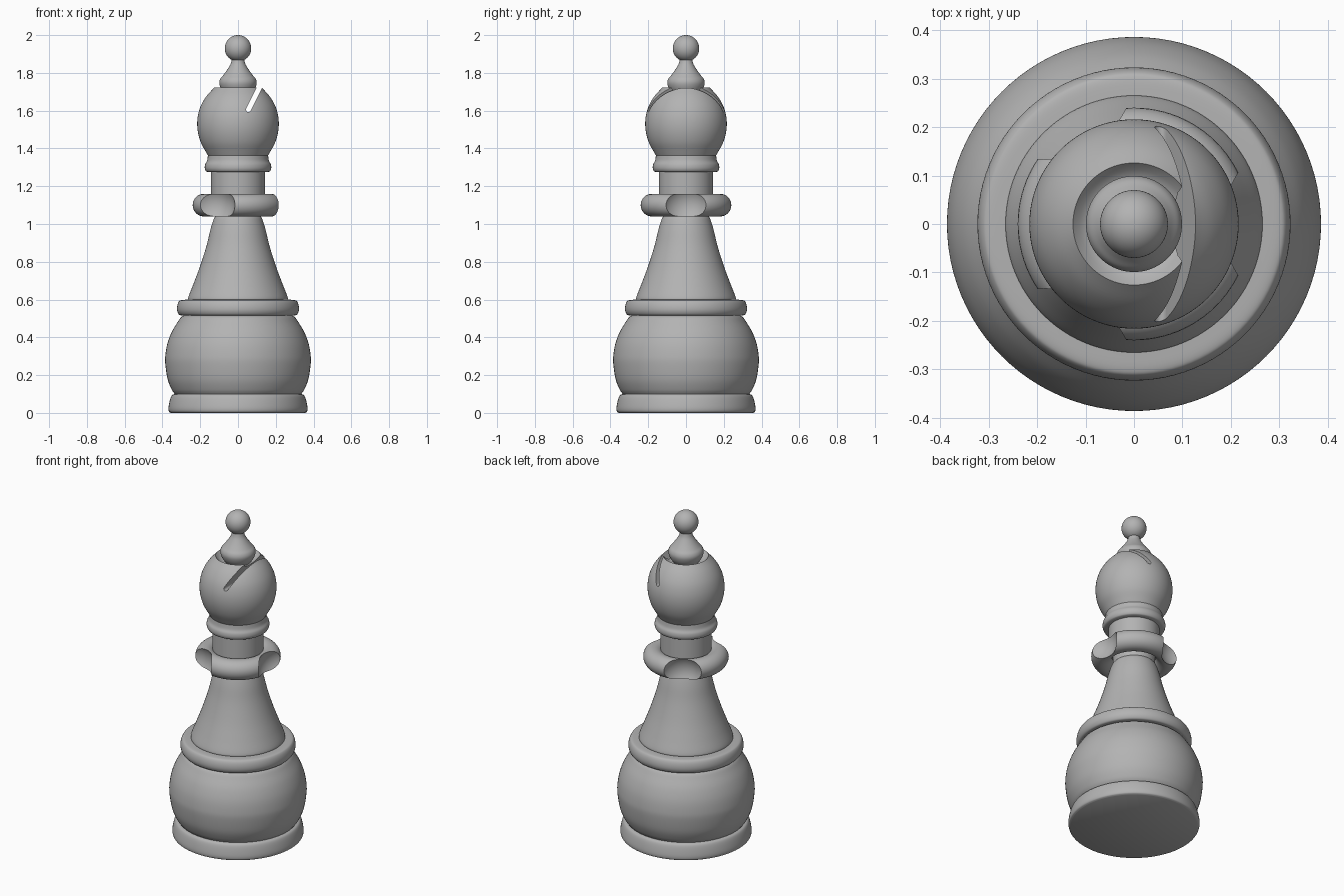
import bpy, bmesh, math
from mathutils import Vector

if "Cube" in bpy.data.objects:
    bpy.data.objects.remove(bpy.data.objects["Cube"])

SEG = 96
grey = bpy.data.materials.new("stone_grey")
grey.diffuse_color = (0.45, 0.45, 0.45, 1)
grey.use_nodes = True
grey.node_tree.nodes["Principled BSDF"].inputs["Base Color"].default_value = grey.diffuse_color


def smooth_curve(pts, n=5):
    """Catmull-Rom curve through the profile points."""
    p = [Vector(q) for q in pts]
    p = [2 * p[0] - p[1]] + p + [2 * p[-1] - p[-2]]
    out = []
    for a, b, c, d in zip(p, p[1:], p[2:], p[3:]):
        for i in range(n):
            t = i / n
            out.append(0.5 * (2 * b + (c - a) * t + (2 * a - 5 * b + 4 * c - d) * t * t
                              + (3 * b - a - 3 * c + d) * t ** 3))
    return [tuple(v) for v in out] + [tuple(p[-2])]


def make_object(name, bm):
    bmesh.ops.recalc_face_normals(bm, faces=bm.faces)
    me = bpy.data.meshes.new(name)
    bm.to_mesh(me)
    bm.free()
    ob = bpy.data.objects.new(name, me)
    bpy.context.collection.objects.link(ob)
    me.materials.append(grey)
    return ob


def lathe(name, pts, tail=(), closed=False):
    """Turn an (r, z) profile round the z axis; open profiles are capped on the axis."""
    prof = list(pts) + list(tail)
    prof = prof + [prof[0]] if closed else [(0, prof[0][1])] + prof + [(0, prof[-1][1])]
    bm = bmesh.new()
    vs = [bm.verts.new((r, 0, z)) for r, z in prof]
    es = [bm.edges.new(e) for e in zip(vs, vs[1:])]
    bmesh.ops.spin(bm, geom=vs + es, cent=(0, 0, 0), axis=(0, 0, 1),
                   angle=2 * math.pi, steps=SEG)
    bmesh.ops.remove_doubles(bm, verts=bm.verts, dist=1e-5)
    return make_object(name, bm)


def cut(ob, cutter):
    mod = ob.modifiers.new("cut", 'BOOLEAN')
    mod.operation, mod.solver, mod.object = 'DIFFERENCE', 'EXACT', cutter
    bpy.context.view_layer.objects.active = ob
    bpy.ops.object.modifier_apply(modifier=mod.name)
    bpy.data.objects.remove(cutter)


def circle(r0, z0, rad, n, a0=0.0, a1=2 * math.pi):
    return [(r0 + rad * math.cos(a0 + (a1 - a0) * i / n),
             z0 + rad * math.sin(a0 + (a1 - a0) * i / n)) for i in range(n)]


# Foot, round body and the ring on top of it
lathe("foot", smooth_curve([(.355, 0), (.366, .008), (.368, .03), (.36, .07),
                            (.35, .093), (.335, .1)]))
lathe("body", smooth_curve([(.335, .1), (.352, .125), (.373, .18), (.385, .26), (.384, .31),
                            (.373, .37), (.35, .43), (.32, .48), (.303, .505), (.287, .515)]))
lathe("body_ring", smooth_curve([(.295, .515), (.312, .52), (.322, .54), (.322, .565),
                                 (.314, .588), (.3, .597), (.26, .6)]))

# Tapered stem and neck
lathe("stem", smooth_curve([(.26, .595), (.264, .61), (.237, .68), (.203, .77), (.168, .88),
                            (.146, .97), (.129, 1.025), (.118, 1.042)]),
      tail=[(.118, 1.1)])
lathe("neck", [(.143, 1.09), (.143, 1.28)])

# Collar with three rounded scallops
collar = lathe("collar", circle(.18, 1.1, .06, 32), closed=True)
for k in range(3):
    a = k * 2 * math.pi / 3
    bpy.ops.mesh.primitive_uv_sphere_add(segments=64, ring_count=32, radius=.13,
                                         location=(.291 * math.cos(a), .291 * math.sin(a), 1.1))
    cut(collar, bpy.context.object)

# Ring under the head
lathe("head_ring", smooth_curve([(.16, 1.275), (.17, 1.28), (.176, 1.295), (.174, 1.315),
                                 (.164, 1.335), (.159, 1.365)]))

# Head with a dished top
head = lathe("head", smooth_curve([(.155, 1.355), (.172, 1.385), (.196, 1.43), (.211, 1.48),
                                   (.216, 1.53), (.211, 1.58), (.195, 1.63), (.166, 1.678),
                                   (.126, 1.722)]),
             tail=[(.112, 1.705), (.098, 1.695), (.08, 1.688)])

# Slanted slot through the head, with a round end
u, v = Vector((.447, .894)), Vector((.894, -.447))
start, half = Vector((.055, 1.605)), .0125
outline = [start - u * half * math.sin(t) + v * half * math.cos(t)
           for t in (math.pi * i / 12 for i in range(13))]
outline += [outline[-1] + u * .3, outline[0] + u * .3]
bm = bmesh.new()
face = bm.faces.new([bm.verts.new((x, -.4, z)) for x, z in outline])
ext = bmesh.ops.extrude_face_region(bm, geom=[face])
bmesh.ops.translate(bm, vec=(0, .8, 0),
                    verts=[g for g in ext["geom"] if isinstance(g, bmesh.types.BMVert)])
cut(head, make_object("slot_cutter", bm))

# Finial and top ball
lathe("finial", smooth_curve([(.07, 1.685), (.09, 1.715), (.099, 1.745), (.094, 1.768),
                              (.078, 1.788), (.058, 1.815), (.04, 1.845), (.032, 1.872)]))
lathe("top_ball", circle(0, 1.93, .07, 32, -math.pi / 2 + .03, math.pi / 2))

# Smooth shading with crisp edges
bpy.ops.object.select_all(action='DESELECT')
for ob in bpy.context.scene.objects:
    ob.select_set(True)
    bpy.context.view_layer.objects.active = ob
bpy.ops.object.shade_smooth_by_angle(angle=math.radians(35))
